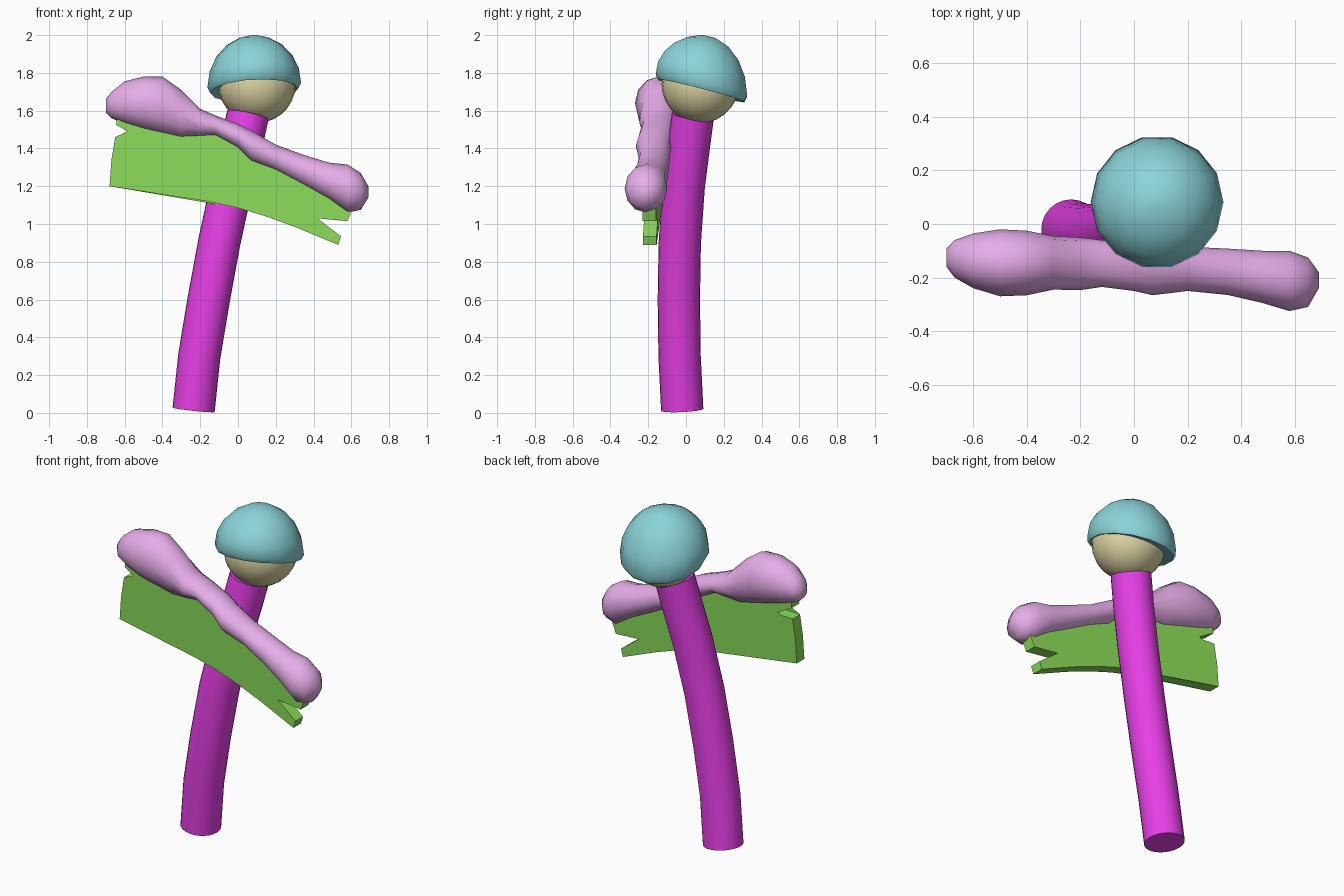
import bpy, bmesh
from math import sin, cos, pi, radians
from mathutils import Vector

if "Cube" in bpy.data.objects:
    bpy.data.objects.remove(bpy.data.objects["Cube"])


def finish(name, bm, color, smooth=None):
    bmesh.ops.recalc_face_normals(bm, faces=bm.faces[:])
    mesh = bpy.data.meshes.new(name)
    bm.to_mesh(mesh)
    bm.free()
    ob = bpy.data.objects.new(name, mesh)
    bpy.context.collection.objects.link(ob)
    mat = bpy.data.materials.new(name + "_color")
    mat.diffuse_color = (*color, 1)
    mat.use_nodes = True
    mat.node_tree.nodes["Principled BSDF"].inputs["Base Color"].default_value = mat.diffuse_color
    mesh.materials.append(mat)
    if smooth:
        bpy.ops.object.select_all(action='DESELECT')
        ob.select_set(True)
        bpy.context.view_layer.objects.active = ob
        bpy.ops.object.shade_smooth_by_angle(angle=radians(smooth))
    return ob


def loft(rings):
    """Bridge closed rings of points and cap both ends."""
    bm = bmesh.new()
    vs = [[bm.verts.new(p) for p in ring] for ring in rings]
    n = len(vs[0])
    for a, b in zip(vs, vs[1:]):
        for i in range(n):
            j = (i + 1) % n
            bm.faces.new((a[i], a[j], b[j], b[i]))
    bm.faces.new(vs[0])
    bm.faces.new(vs[-1])
    return bm


def angles(n):
    return [2 * pi * i / n for i in range(n)]


# Bent round post, rings perpendicular to its path
path = [Vector(p) for p in [(-.235, -.02, .016), (-.205, -.034, .3), (-.155, -.038, .6),
                            (-.1, -.033, .9), (-.035, -.012, 1.2), (.018, .016, 1.42),
                            (.052, .037, 1.577)]]
rings = []
for i, p in enumerate(path):
    t = (path[min(i + 1, len(path) - 1)] - path[max(i - 1, 0)]).normalized()
    u = (Vector((1, 0, 0)) - t * t.x).normalized()
    v = t.cross(u)
    rings.append([p + .112 * (u * cos(a) + v * sin(a)) for a in angles(24)])
finish("post", loft(rings), (.8, .05, .8), 40)

# Ball on top of the post
bm = bmesh.new()
bmesh.ops.create_uvsphere(bm, u_segments=24, v_segments=14, radius=.205)
bmesh.ops.translate(bm, verts=bm.verts[:], vec=(.1, .076, 1.74))
finish("ball", bm, (.74, .68, .38), 60)


# Snow cap: low-poly dome with a sloping lip
def cap_ring(radius, rise, e=0):
    pts = []
    for a in angles(14):
        z = 1.705 - .06 * sin(a) + .012 * cos(a) + rise
        z += (2.0 - z) * sin(radians(e))
        pts.append((.086 + radius * cos(a), .082 + radius * sin(a), z))
    return pts


cap = [cap_ring(.2, .01), cap_ring(.232, 0), cap_ring(.248, .03)]
cap += [cap_ring(.248 * cos(radians(e)), .03, e) for e in (18, 36, 54, 72, 86)]
finish("snow_cap", loft(cap), (.26, .66, .7), 50)

# Sign board: splintered outline, slightly turned, with thickness
outline = [(-.68, 1.2), (-.5, 1.175), (-.3, 1.145), (-.15, 1.118), (0, 1.085), (.15, 1.04),
           (.3, .985), (.53, .89), (.545, .935), (.42, 1.03), (.58, 1.015), (.61, 1.09),
           (.45, 1.19), (.3, 1.26), (.15, 1.34), (0, 1.42), (-.15, 1.485), (-.3, 1.5),
           (-.5, 1.53), (-.64, 1.565), (-.645, 1.525), (-.53, 1.46), (-.65, 1.46),
           (-.67, 1.34)]
board = [[(x, -.162 - .055 * x + side * .036, z) for x, z in outline] for side in (-1, 1)]
bm = loft(board)
bmesh.ops.triangulate(bm, faces=[f for f in bm.faces if len(f.verts) > 4])
finish("sign_board", bm, (.26, .72, .1), 30)

# Snow on the board: stations of x, z low, z high, y front, y back
stations = [(-.7, 1.59, 1.66, -.16, -.09), (-.67, 1.56, 1.7, -.2, -.06),
            (-.6, 1.53, 1.755, -.24, -.035), (-.5, 1.5, 1.78, -.27, -.02),
            (-.4, 1.475, 1.78, -.266, -.025), (-.3, 1.45, 1.71, -.245, -.045),
            (-.2, 1.46, 1.61, -.247, -.05), (-.12, 1.465, 1.575, -.235, -.06),
            (0, 1.4, 1.53, -.25, -.07), (.07, 1.33, 1.495, -.266, -.08),
            (.2, 1.28, 1.42, -.25, -.085), (.35, 1.2, 1.365, -.265, -.092),
            (.48, 1.13, 1.325, -.295, -.1), (.58, 1.06, 1.315, -.325, -.1),
            (.65, 1.075, 1.27, -.31, -.125), (.69, 1.14, 1.2, -.24, -.18)]
snow = []
for x, z0, z1, y0, y1 in stations:
    snow.append([(x, (y0 + y1) / 2 + (y1 - y0) / 2 * cos(a),
                  (z0 + z1) / 2 + (z1 - z0) / 2 * sin(a)) for a in angles(12)])
finish("board_snow", loft(snow), (.8, .42, .82), 75)
